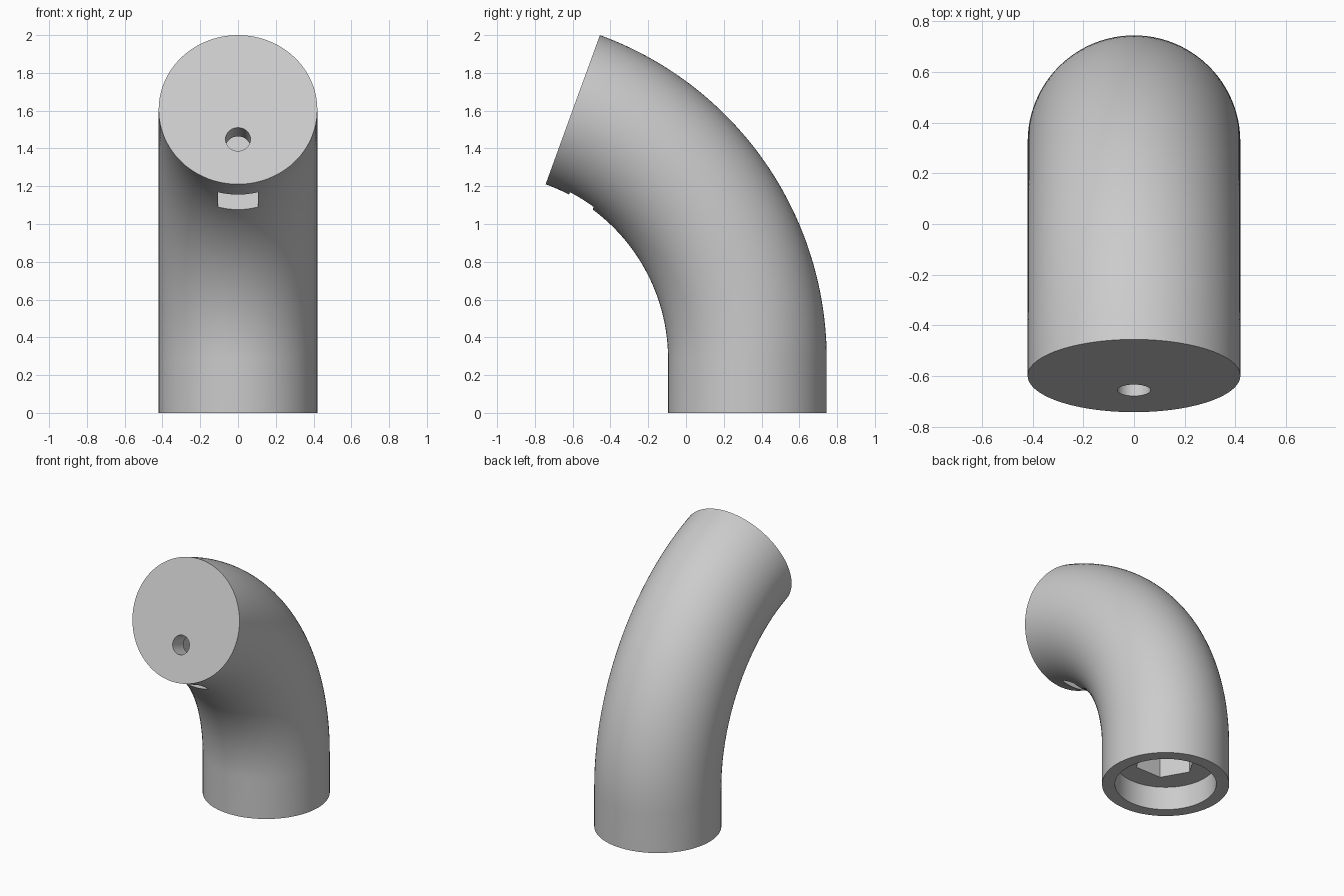
import bpy, bmesh
from math import sin, cos, pi, radians
from mathutils import Matrix, Vector

if "Cube" in bpy.data.objects:
    bpy.data.objects.remove(bpy.data.objects["Cube"], do_unlink=True)

RADIUS, BEND_RADIUS, STRAIGHT, BASE_Y = 0.42, 1.405, 0.285, 0.325
BEND = radians(70)
SIDES, STEPS = 96, 48

grey = bpy.data.materials.new("light grey")
grey.use_nodes = True
grey.diffuse_color = (0.6, 0.6, 0.6, 1)
grey.node_tree.nodes["Principled BSDF"].inputs["Base Color"].default_value = (0.6, 0.6, 0.6, 1)


def add_object(name, bm):
    bmesh.ops.recalc_face_normals(bm, faces=bm.faces)
    mesh = bpy.data.meshes.new(name)
    bm.to_mesh(mesh)
    bm.free()
    mesh.materials.append(grey)
    obj = bpy.data.objects.new(name, mesh)
    bpy.context.collection.objects.link(obj)
    return obj


def bend_frame(angle):
    """Frame on the centre line, its z axis pointing along the pipe."""
    y = BASE_Y - BEND_RADIUS * (1 - cos(angle))
    z = STRAIGHT + BEND_RADIUS * sin(angle)
    return Matrix.Translation((0, y, z)) @ Matrix.Rotation(angle, 4, "X")


def prism(name, sides, radius, start, end, frame):
    """Upright prism between two heights, with a corner on local x."""
    bm = bmesh.new()
    bmesh.ops.create_cone(bm, cap_ends=True, segments=sides, radius1=radius,
                          radius2=radius, depth=end - start)
    # Put the first corner on the x axis
    first = next(iter(bm.verts)).co
    turn = Matrix.Rotation(-Vector((1, 0)).angle_signed(first.xy) * -1, 4, "Z")
    bm.transform(frame @ Matrix.Translation((0, 0, (start + end) / 2)) @ turn)
    return add_object(name, bm)


def box(name, low, high, frame):
    bm = bmesh.new()
    bmesh.ops.create_cube(bm, size=1)
    low, high = Vector(low), Vector(high)
    scale = Matrix.Diagonal((*(high - low), 1))
    bm.transform(frame @ Matrix.Translation((low + high) / 2) @ scale)
    return add_object(name, bm)


def cut(target, cutter):
    mod = target.modifiers.new("cut", "BOOLEAN")
    mod.operation, mod.solver, mod.object = "DIFFERENCE", "EXACT", cutter
    cutter.hide_render = True
    bpy.context.view_layer.objects.active = target
    bpy.ops.object.modifier_apply(modifier=mod.name)
    bpy.data.objects.remove(cutter, do_unlink=True)


# Solid bent pipe: a straight foot followed by an arc
frames = [Matrix.Translation((0, BASE_Y, 0))]
frames += [bend_frame(BEND * i / STEPS) for i in range(STEPS + 1)]
circle = [Vector((cos(a), sin(a), 0)) * RADIUS
          for a in (2 * pi * i / SIDES for i in range(SIDES))]
bm = bmesh.new()
rings = [[bm.verts.new(f @ p) for p in circle] for f in frames]
for lower, upper in zip(rings, rings[1:]):
    for i in range(SIDES):
        j = (i + 1) % SIDES
        bm.faces.new((lower[i], lower[j], upper[j], upper[i]))
bm.faces.new(rings[0])
bm.faces.new(rings[-1])
pipe = add_object("bent_pipe", bm)

# Round socket and hexagonal recess in the foot
foot = frames[0]
cut(pipe, prism("foot_socket", 64, 0.335, -0.1, 0.17, foot))
cut(pipe, prism("foot_hex_recess", 6, 0.205, 0.1, 0.45, foot))

# Nut slot entering from the inside of the bend, behind the end face
end = frames[-1]
cut(pipe, box("nut_slot", (-0.107, -0.55, -0.28), (0.107, 0.28, -0.135), end))

# Two bolt holes from the end face into the slot
for offset in (-0.167, 0.167):
    hole_frame = end @ Matrix.Translation((0, offset, 0))
    cut(pipe, prism("bolt_hole", 32, 0.066, -0.2, 0.1, hole_frame))

# Smooth walls with sharp rims
bpy.ops.object.select_all(action="DESELECT")
pipe.select_set(True)
bpy.context.view_layer.objects.active = pipe
bpy.ops.object.shade_smooth_by_angle(angle=radians(30))
